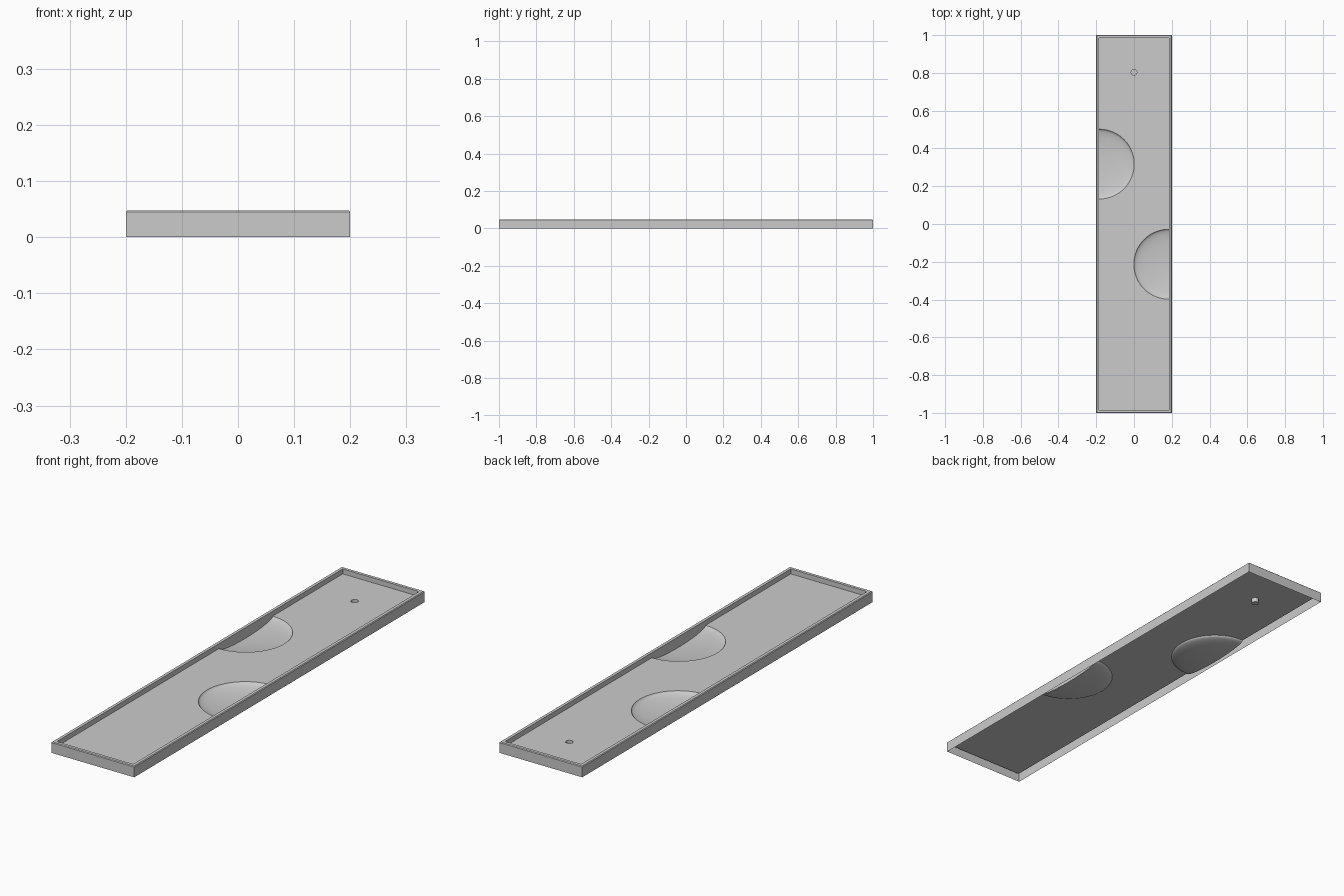
import bpy, bmesh
from math import sin, cos, pi

if "Cube" in bpy.data.objects:
    bpy.data.objects.remove(bpy.data.objects["Cube"])

OX, OY, TOP = 0.2, 1.0, 0.0475      # outer half sizes and rim height
IX, IY, FLOOR = 0.184, 0.984, 0.026  # inner half sizes and floor height
BEV = 0.003                          # chamfer on the outer top edge
R, DEPTH, SEG, RINGS = 0.185, 0.025, 48, 12
BOWLS = [(-1, 0.317), (1, -0.213)]   # side, centre y
HOLE_Y, HOLE_R, HOLE_Z = 0.803, 0.015, 0.006


def finish(bm, name, smooth=False):
    mesh = bpy.data.meshes.new(name)
    bm.to_mesh(mesh)
    bm.free()
    ob = bpy.data.objects.new(name, mesh)
    bpy.context.collection.objects.link(ob)
    for p in mesh.polygons:
        p.use_smooth = smooth
    return ob


def loop(bm, pts):
    return [bm.verts.new(p) for p in pts]


def bridge(bm, a, b, closed=True):
    n = len(a)
    for i in range(n if closed else n - 1):
        j = (i + 1) % n
        bm.faces.new((a[i], a[j], b[j], b[i]))


def rect(x, y, z):
    return [(-x, -y, z), (x, -y, z), (x, y, z), (-x, y, z)]


def bowl_point(side, cy, t, phi):
    # quarter-ellipse profile swept over a half turn
    r = R * cos(phi)
    return (side * (IX - r * cos(t)), cy + side * r * sin(t),
            FLOOR - DEPTH * sin(phi))


# Frame: outer walls, chamfer, flat rim, inner walls dipping along the bowls
bm = bmesh.new()
rings = [loop(bm, rect(OX, OY, 0)), loop(bm, rect(OX, OY, TOP - BEV)),
         loop(bm, rect(OX - BEV, OY - BEV, TOP)), loop(bm, rect(IX, IY, TOP))]
for a, b in zip(rings, rings[1:]):
    bridge(bm, a, b)
for s in (-1, 1):
    bm.faces.new(loop(bm, [(s * IX, s * IY, TOP), (-s * IX, s * IY, TOP),
                           (-s * IX, s * IY, FLOOR), (s * IX, s * IY, FLOOR)]))
for side, cy in BOWLS:
    x = side * IX
    pts = [(x, -side * IY, TOP), (x, side * IY, TOP), (x, side * IY, FLOOR)]
    for i in range(SEG + 1):
        a = pi * i / SEG
        pts.append((x, cy + side * R * cos(a), FLOOR - DEPTH * sin(a)))
    pts.append((x, -side * IY, FLOOR))
    face = bm.faces.new(loop(bm, pts))
    face.normal_update()
    if face.normal.x * side > 0:
        face.normal_flip()
    bmesh.ops.triangulate(bm, faces=[face])
finish(bm, "tray_frame")

# Floor: flat sheet with two half-round notches and the round hole
bm = bmesh.new()
angles = [pi * (i / SEG - 0.5) for i in range(SEG + 1)]
outline = []
for side, cy in sorted(BOWLS, reverse=True):
    outline.append((side * IX, -side * IY, FLOOR))
    outline += [bowl_point(side, cy, t, 0) for t in angles]
    outline.append((side * IX, side * IY, FLOOR))
circle = [(HOLE_R * cos(2 * pi * i / 32), HOLE_Y + HOLE_R * sin(2 * pi * i / 32))
          for i in range(32)]
for pts in (outline, [(x, y, FLOOR) for x, y in circle]):
    vs = loop(bm, pts)
    for i, v in enumerate(vs):
        bm.edges.new((v, vs[i - 1]))
bmesh.ops.triangle_fill(bm, edges=bm.edges[:], use_beauty=True, normal=(0, 0, 1))
for f in bm.faces:
    f.normal_update()
    if f.normal.z < 0:
        f.normal_flip()
finish(bm, "tray_floor")

# Half bowls sunk into the floor against each long wall
for name, (side, cy) in zip(("left_bowl", "right_bowl"), BOWLS):
    bm = bmesh.new()
    rows = [loop(bm, [bowl_point(side, cy, t, pi / 2 * k / RINGS) for t in angles])
            for k in range(RINGS + 1)]
    for a, b in zip(rows, rows[1:]):
        bridge(bm, a, b, False)
    bmesh.ops.remove_doubles(bm, verts=bm.verts[:], dist=1e-6)
    for f in bm.faces:
        f.normal_update()
        if f.normal.z < 0:
            f.normal_flip()
    finish(bm, name, True)

# Cup below the hole
bm = bmesh.new()
low = loop(bm, [(x, y, HOLE_Z) for x, y in circle])
high = loop(bm, [(x, y, FLOOR) for x, y in circle])
bridge(bm, high, low)
bm.faces.new(low)
finish(bm, "hole_cup")
